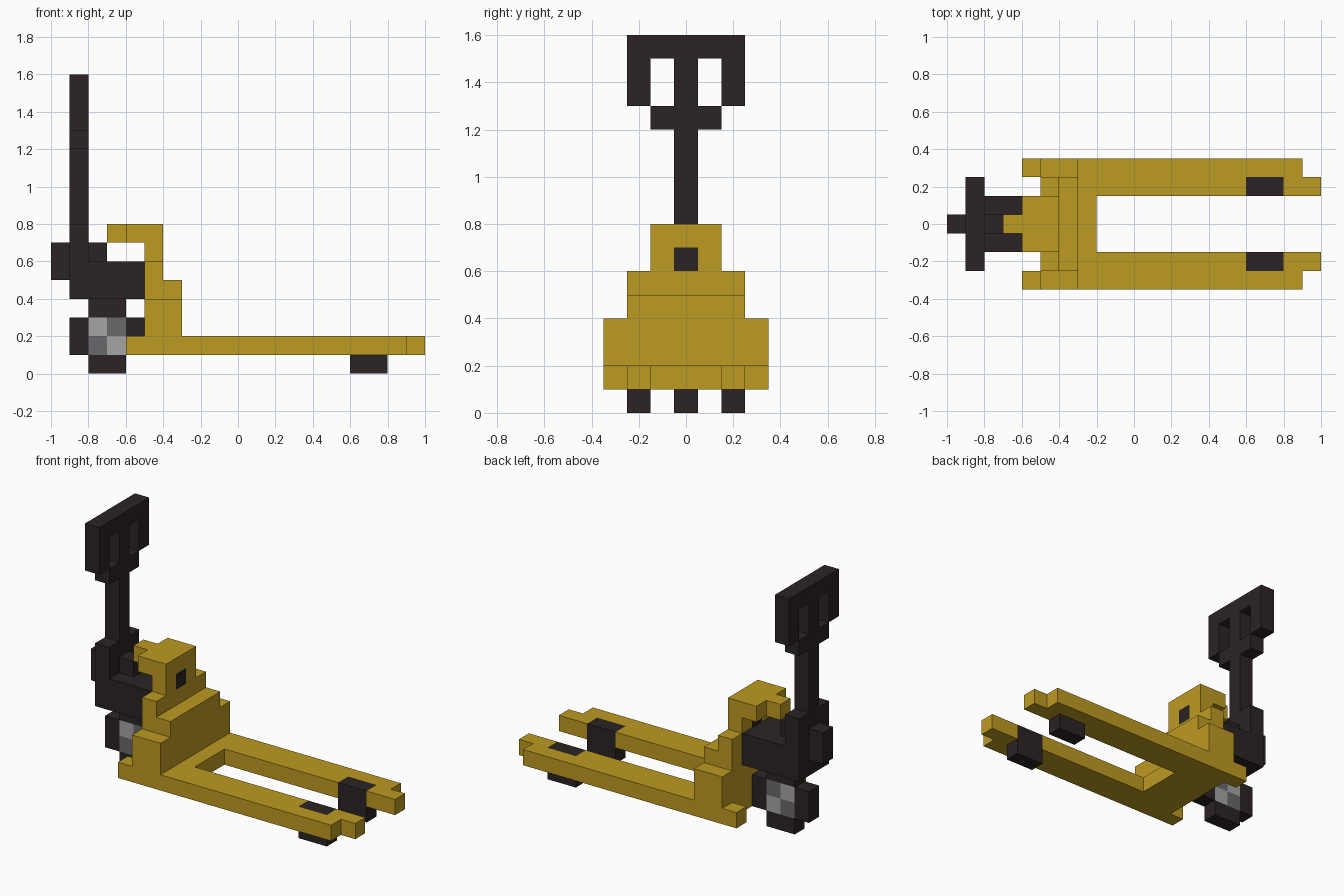
import bpy
import bmesh

if "Cube" in bpy.data.objects:
    bpy.data.objects.remove(bpy.data.objects["Cube"], do_unlink=True)


def material(name, rgb):
    m = bpy.data.materials.new(name)
    m.use_nodes = True
    m.diffuse_color = (*rgb, 1)
    bsdf = m.node_tree.nodes["Principled BSDF"]
    bsdf.inputs["Base Color"].default_value = (*rgb, 1)
    bsdf.inputs["Roughness"].default_value = 0.8
    return m


yellow = material("yellow_paint", (0.515, 0.325, 0.016))
black = material("black_rubber", (0.025, 0.017, 0.017))
light = material("light_steel", (0.376, 0.376, 0.381))
dark = material("dark_steel", (0.141, 0.141, 0.150))


def prism(name, axis, outline, lo, hi, mat):
    """Extrude a flat outline along an axis from lo to hi."""
    place = {"x": lambda a, b, c: (c, a, b),   # outline in y, z
             "y": lambda a, b, c: (a, c, b),   # outline in x, z
             "z": lambda a, b, c: (a, b, c)}[axis]   # outline in x, y
    bm = bmesh.new()
    base = bm.faces.new([bm.verts.new(place(a, b, lo)) for a, b in outline])
    new = bmesh.ops.extrude_face_region(bm, geom=[base])["geom"]
    bmesh.ops.translate(bm, vec=place(0, 0, hi - lo),
                        verts=[v for v in new if isinstance(v, bmesh.types.BMVert)])
    bmesh.ops.recalc_face_normals(bm, faces=bm.faces)
    mesh = bpy.data.meshes.new(name)
    bm.to_mesh(mesh)
    bm.free()
    mesh.materials.append(mat)
    obj = bpy.data.objects.new(name, mesh)
    bpy.context.collection.objects.link(obj)
    return obj


def box(name, x, y, z, mat):
    rect = [(x[0], y[0]), (x[1], y[0]), (x[1], y[1]), (x[0], y[1])]
    return prism(name, "z", rect, z[0], z[1], mat)


def centred(name, x, half_y, z, mat):
    return box(name, x, (-half_y, half_y), z, mat)


# Fork frame: U-shaped plan with slots for the load rollers
half = [(-.5, .25), (-.6, .25), (-.6, .35), (.9, .35), (.9, .25), (1, .25), (1, .15),
        (.8, .15), (.8, .25), (.6, .25), (.6, .15), (-.2, .15)]
prism("fork_frame", "z", half + [(x, -y) for x, y in reversed(half)], .1, .2, yellow)

# Load rollers under the fork tips
for side, s in (("left", 1), ("right", -1)):
    box(f"load_roller_{side}", (.6, .8), sorted((s * .15, s * .25)), (0, .2), black)

# Stepped body with its head and pivot pin
centred("body_lower", (-.5, -.3), .35, (.2, .4), yellow)
centred("body_middle", (-.5, -.3), .25, (.4, .5), yellow)
centred("body_upper", (-.5, -.4), .25, (.5, .6), yellow)
prism("body_head", "x", [(-.15, .6), (-.05, .6), (-.05, .7), (.05, .7), (.05, .6),
                         (.15, .6), (.15, .8), (-.15, .8)], -.5, -.4, yellow)
prism("body_nose", "z", [(-.5, -.15), (-.5, .15), (-.6, .15), (-.6, .05), (-.7, .05),
                         (-.7, -.05), (-.6, -.05), (-.6, -.15)], .7, .8, yellow)
centred("pivot_pin", (-.5, -.4), .05, (.6, .7), black)

# Pump and handle bracket
centred("pump_block", (-.8, -.5), .15, (.4, .6), black)
centred("handle_bracket", (-.9, -.8), .15, (.4, .8), black)
centred("bracket_stub_outer", (-1, -.9), .05, (.5, .7), black)
centred("bracket_stub_inner", (-.8, -.7), .05, (.6, .7), black)

# Mast and grip
centred("mast", (-.9, -.8), .05, (.8, 1.5), black)
for side, s in (("left", 1), ("right", -1)):
    box(f"grip_brace_{side}", (-.9, -.8), sorted((s * .05, s * .15)), (1.2, 1.3), black)
prism("grip", "x", [(-.25, 1.3), (-.15, 1.3), (-.15, 1.5), (.15, 1.5), (.15, 1.3),
                    (.25, 1.3), (.25, 1.6), (-.25, 1.6)], -.9, -.8, black)

# Steering wheel: four tyre blocks around a chequered hub
for name, x, z in (("front", (-.9, -.8), (.1, .3)), ("rear", (-.6, -.5), (.1, .3)),
                   ("bottom", (-.8, -.6), (0, .1)), ("top", (-.8, -.6), (.3, .4))):
    centred(f"steer_tyre_{name}", x, .05, z, black)
for i in range(2):
    for k in range(2):
        centred(f"steer_hub_{i}{k}", (-.8 + .1 * i, -.7 + .1 * i), .05,
                (.1 + .1 * k, .2 + .1 * k), dark if i == k else light)
